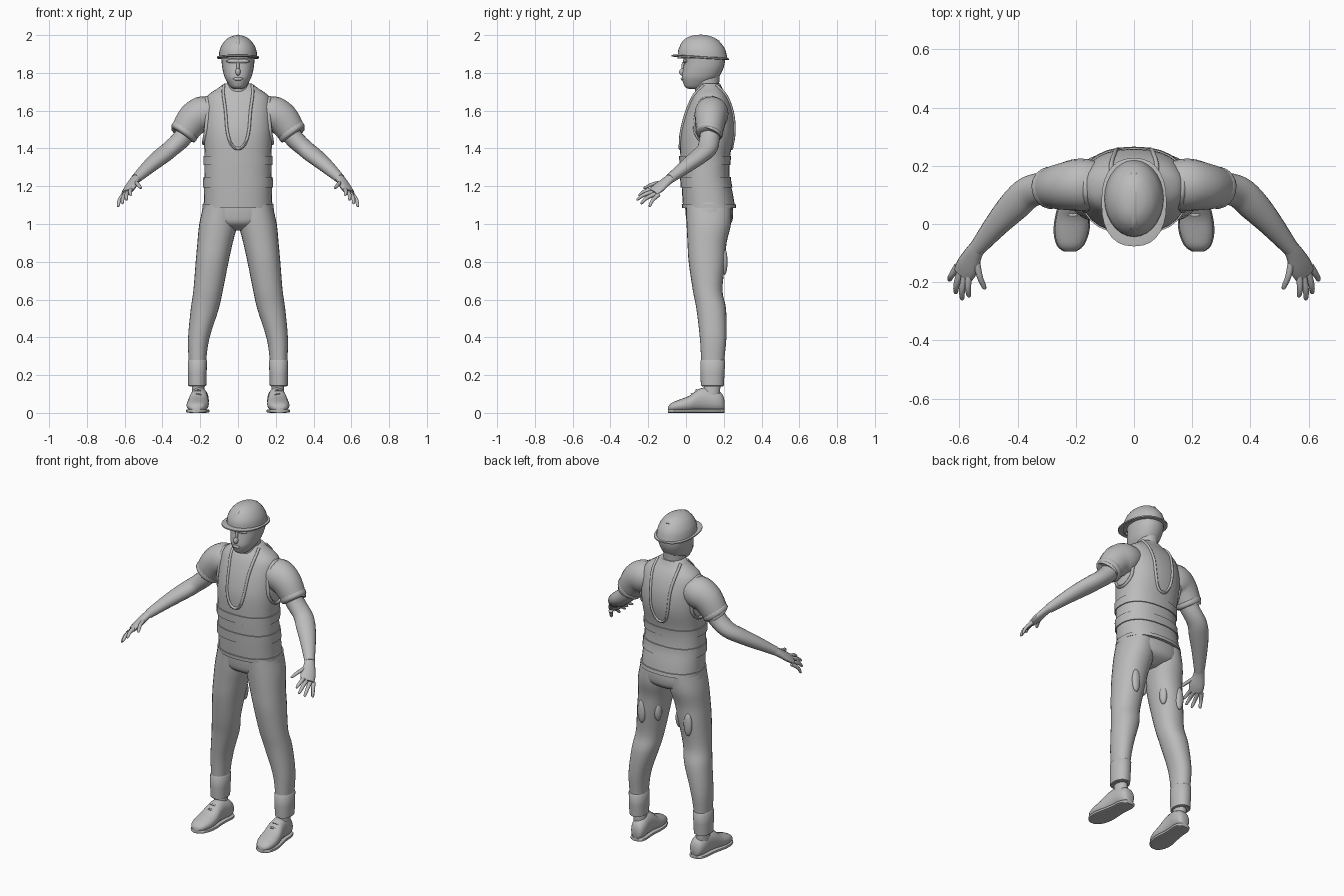
import bpy, bmesh, math
from mathutils import Vector
from mathutils.bvhtree import BVHTree

if "Cube" in bpy.data.objects:
    bpy.data.objects.remove(bpy.data.objects["Cube"])

grey = bpy.data.materials.new("plain_grey")
grey.use_nodes = True
grey.diffuse_color = (0.5, 0.5, 0.5, 1)
grey.node_tree.nodes["Principled BSDF"].inputs["Base Color"].default_value = (0.5, 0.5, 0.5, 1)


def finish(name, bm, angle=50):
    bmesh.ops.recalc_face_normals(bm, faces=bm.faces)
    mesh = bpy.data.meshes.new(name)
    bm.to_mesh(mesh)
    bm.free()
    mesh.materials.append(grey)
    obj = bpy.data.objects.new(name, mesh)
    bpy.context.collection.objects.link(obj)
    bpy.ops.object.select_all(action='DESELECT')
    obj.select_set(True)
    bpy.context.view_layer.objects.active = obj
    bpy.ops.object.shade_smooth_by_angle(angle=math.radians(angle))
    return obj


def smooth(rows, steps=4):
    """Catmull-Rom interpolation of equal-length rows of numbers."""
    out = []
    for i in range(len(rows) - 1):
        a, b, c, d = (rows[max(0, min(len(rows) - 1, i + k))] for k in (-1, 0, 1, 2))
        for s in range(steps):
            t = s / steps
            out.append([q + t * (r - p) / 2 + t * t * (2 * p - 5 * q + 4 * r - s4) / 2
                        + t ** 3 * (3 * q - p - 3 * r + s4) / 2
                        for p, q, r, s4 in zip(a, b, c, d)])
    out.append(list(rows[-1]))
    return out


def skin(name, rings, side=1, closed=False, angle=50):
    bm = bmesh.new()
    loops = [[bm.verts.new((p[0] * side, p[1], p[2])) for p in ring] for ring in rings]
    pairs = list(zip(loops, loops[1:])) + ([(loops[-1], loops[0])] if closed else [])
    n = len(loops[0])
    for a, b in pairs:
        for i in range(n):
            bm.faces.new((a[i], a[(i + 1) % n], b[(i + 1) % n], b[i]))
    if not closed:
        bm.faces.new(loops[0])
        bm.faces.new(loops[-1])
    return finish(name, bm, angle)


def oval(a0, a1, b0, b1, power=1.0, n=28):
    """Points of a rounded outline spanning a0..a1 and b0..b1."""
    pts = []
    for i in range(n):
        t = 2 * math.pi * i / n
        c, s = math.cos(t), math.sin(t)
        c, s = (math.copysign(abs(v) ** power, v) for v in (c, s))
        pts.append(((a0 + a1 + (a1 - a0) * c) / 2, (b0 + b1 + (b1 - b0) * s) / 2))
    return pts


def stack(name, rows, side=1, power=1.0, steps=4, grow=0):
    """Upright form from rows of (z, y front, y back, x inner, x outer)."""
    rows = smooth(rows, steps) if steps > 1 else rows
    rings = [[(x, y, r[0]) for x, y in oval(r[3] - grow, r[4] + grow, r[1] - grow, r[2] + grow, power)]
             for r in rows]
    return skin(name, rings, side)


def tube(name, rows, side=1, ref=(0, 0, 1), closed=False, steps=4, n=14):
    """Limb along rows of (x, y, z, radius across, radius along ref)."""
    rows = smooth(rows, steps) if steps > 1 else rows
    m, rings = len(rows), []
    for i, r in enumerate(rows):
        nxt = rows[(i + 1) % m] if closed else rows[min(i + 1, m - 1)]
        prv = rows[i - 1] if closed else rows[max(i - 1, 0)]
        t = (Vector(nxt[:3]) - Vector(prv[:3])).normalized()
        u = t.cross(Vector(ref)).normalized()
        v = u.cross(t)
        c = Vector(r[:3])
        rings.append([c + u * r[3] * math.cos(k * math.tau / n) + v * r[4] * math.sin(k * math.tau / n)
                      for k in range(n)])
    return skin(name, rings, side, closed)


def blob(name, loc, size):
    bm = bmesh.new()
    bmesh.ops.create_uvsphere(bm, u_segments=16, v_segments=10, radius=1)
    for v in bm.verts:
        v.co = Vector([loc[k] + v.co[k] * size[k] for k in range(3)])
    return finish(name, bm)


def sym(rows):
    return [(z, f, b, -w, w) for z, f, b, w in rows]


# Vest body
vest_rows = sym([(1.085, -.015, .26, .182), (1.15, -.02, .25, .18), (1.24, -.025, .232, .178),
                 (1.35, -.03, .232, .176), (1.47, -.03, .256, .183), (1.56, -.012, .256, .183),
                 (1.63, .012, .24, .178), (1.68, .035, .218, .16), (1.72, .062, .192, .105),
                 (1.745, .07, .18, .072)])
vest = stack("vest", vest_rows, power=.85)
bm = bmesh.new()
bm.from_mesh(vest.data)
tree = BVHTree.FromBMesh(bm)
bm.free()

# Raised vest straps and hem
fine = smooth(vest_rows, 12)
for name, low, high in (("hem", 1.085, 1.105), ("lower_strap", 1.195, 1.25), ("upper_strap", 1.31, 1.36)):
    band = [r for r in fine if low - .005 <= r[0] <= high + .005]
    stack("vest_" + name, band, power=.85, steps=1, grow=.006)

# Neckline piping, front and back
for name, start, way in (("front", -1, 1), ("back", 1, -1)):
    half = [(.075, 1.735), (.078, 1.69), (.066, 1.6), (.058, 1.5), (.042, 1.435), (.02, 1.405)]
    outline = half + [(0, 1.4)] + [(-x, z) for x, z in reversed(half)]
    path = []
    for x, z in smooth(outline, 4):
        hit = tree.ray_cast(Vector((x, start, z)), Vector((0, way, 0)))[0]
        if hit:
            path.append((*hit, .008, .009))
    tube(name + "_neck_piping", path, ref=(0, 1, 0), steps=1, n=8)

# Neck, head and face
stack("neck", sym([(1.68, .05, .18, .07), (1.73, .045, .175, .06), (1.8, .03, .18, .06)]))
stack("head", sym([(1.715, .015, .07, .022), (1.725, -.004, .1, .038), (1.745, -.014, .13, .053),
                   (1.775, -.022, .17, .07), (1.81, -.018, .192, .08), (1.85, -.012, .205, .086),
                   (1.9, -.01, .205, .086), (1.94, .02, .18, .06)]), power=.9)
blob("nose", (0, -.017, 1.805), (.014, .019, .02))
blob("nose_bridge", (0, -.012, 1.83), (.009, .013, .03))
blob("mouth", (0, -.018, 1.768), (.026, .01, .009))
blob("brow", (0, -.003, 1.862), (.062, .014, .013))

# Hard hat: shell, brim and centre ridge
stack("helmet_shell", sym([(1.875, -.045, .22, .103), (1.925, -.04, .207, .096), (1.965, -.016, .178, .074),
                           (1.987, .012, .148, .048), (1.997, .04, .115, .022), (2.0, .07, .085, .006)]))
brim_rings = []
for inset, lift in ((.014, -.006), (0, -.004), (0, .003), (.014, .006)):
    brim_rings.append([(x, y, 1.883 + lift - .06 * (y - .07))
                       for x, y in oval(-.112 + inset, .112 - inset, -.077 + inset, .227 - inset, .85)])
skin("helmet_brim", brim_rings)
tube("helmet_ridge", [(0, -.026, 1.945, .011, .006), (0, .0, 1.977, .011, .006), (0, .05, 1.995, .011, .005),
                      (0, .11, 1.993, .011, .006), (0, .175, 1.965, .011, .006)], n=8)

# Hips joining the legs
stack("hips", sym([(.965, .07, .17, .06), (1.0, .012, .235, .16), (1.05, -.002, .25, .192), (1.12, -.005, .245, .18)]),
      power=.9)

for side, tag in ((1, "left_"), (-1, "right_")):
    # Armhole piping wrapped onto the vest
    path = []
    for k in range(32):
        a = k * math.tau / 32
        guess = Vector((.19, .12 + .092 * math.cos(a), 1.555 + .13 * math.sin(a)))
        path.append((*tree.find_nearest(guess)[0], .009, .011))
    tube(tag + "armhole_piping", path, side, ref=(1, 0, 0), closed=True, steps=1, n=8)

    # Sleeve with a rolled cuff
    tube(tag + "sleeve", [(.12, .13, 1.6, .08, .07), (.18, .135, 1.585, .09, .093), (.235, .13, 1.555, .083, .088),
                          (.285, .125, 1.487, .07, .074), (.293, .123, 1.475, .064, .066)], side, n=20)
    tube(tag + "sleeve_cuff", [(.272, .127, 1.503, .06, .064), (.277, .126, 1.497, .072, .077),
                               (.291, .123, 1.478, .071, .076), (.296, .122, 1.471, .055, .058)], side, n=20)

    # Bare arm, palm and fingers
    tube(tag + "arm", [(.25, .13, 1.52, .055, .055), (.3, .125, 1.45, .054, .05), (.36, .11, 1.395, .055, .045),
                       (.41, .065, 1.355, .054, .042), (.47, .0, 1.305, .043, .036),
                       (.54, -.085, 1.24, .028, .025)], side, n=18)
    tube(tag + "palm", [(.53, -.07, 1.25, .027, .024), (.55, -.1, 1.228, .032, .021), (.572, -.145, 1.192, .042, .019),
                        (.588, -.175, 1.168, .038, .014)], side, ref=(.45, -.2, .87))
    fingers = {"thumb": ((.545, -.11, 1.222), (.513, -.225, 1.19)),
               "index_finger": ((.566, -.165, 1.186), (.568, -.252, 1.152)),
               "middle_finger": ((.58, -.168, 1.172), (.592, -.262, 1.128)),
               "ring_finger": ((.596, -.16, 1.16), (.614, -.24, 1.108)),
               "little_finger": ((.606, -.145, 1.155), (.637, -.195, 1.092))}
    for name, (base, tip) in fingers.items():
        b, t = Vector(base), Vector(tip)
        mid = b.lerp(t, .55) + Vector((.004, -.004, .006))
        tube(tag + name, [(*b, .013, .012), (*mid, .0105, .01), (*b.lerp(t, .92), .008, .007),
                          (*t, .003, .003)], side, n=8)

    # Trouser leg, gathered cuff and rear thigh patches
    stack(tag + "trouser_leg", [(.14, .085, .195, .174, .258), (.28, .08, .203, .168, .262),
                                (.4, .073, .214, .15, .264), (.55, .055, .212, .102, .25),
                                (.65, .036, .193, .08, .236), (.8, .014, .208, .05, .224),
                                (.9, .008, .215, .028, .215), (1.0, .003, .238, .004, .205),
                                (1.1, .0, .24, .005, .182)], side, power=.92)
    stack(tag + "trouser_cuff", [(.14, .088, .19, .18, .252), (.145, .079, .2, .168, .264),
                                 (.21, .076, .204, .166, .266), (.275, .076, .207, .164, .266),
                                 (.283, .082, .2, .17, .26)], side, power=.92, steps=1)
    blob(tag + "rear_thigh_patch", (side * .155, .203, .8), (.026, .017, .07))
    blob(tag + "inner_thigh_patch", (side * .073, .165, .81), (.022, .024, .06))

    # Ankle, shoe, sole and laces
    stack(tag + "ankle", [(.07, .085, .18, .17, .245), (.16, .098, .182, .18, .243)], side)
    shoe = [(-.094, .012, .034, .018), (-.075, .008, .054, .042), (-.03, .006, .072, .057), (.02, .006, .092, .057),
            (.065, .008, .125, .05), (.11, .008, .135, .046), (.16, .006, .122, .046), (.192, .008, .1, .036),
            (.203, .02, .07, .02)]
    skin(tag + "shoe", [[(.213 - .08 * y + x, y, z) for x, z in oval(-w, w, lo, hi, .9, 20)]
                        for y, lo, hi, w in smooth(shoe, 3)], side)
    skin(tag + "sole", [[(.213 - .08 * y + x, y, z) for x, z in oval(-w - .004, w + .004, 0, .02, .5, 16)]
                        for y, lo, hi, w in smooth(shoe, 3)], side)
    for y, z in ((.03, .1), (.055, .12)):
        tube(tag + "lace", [(.18, y + .01, z - .014, .005, .005), (.21, y, z + .001, .006, .005),
                            (.24, y + .01, z - .014, .005, .005)], side, n=8)
